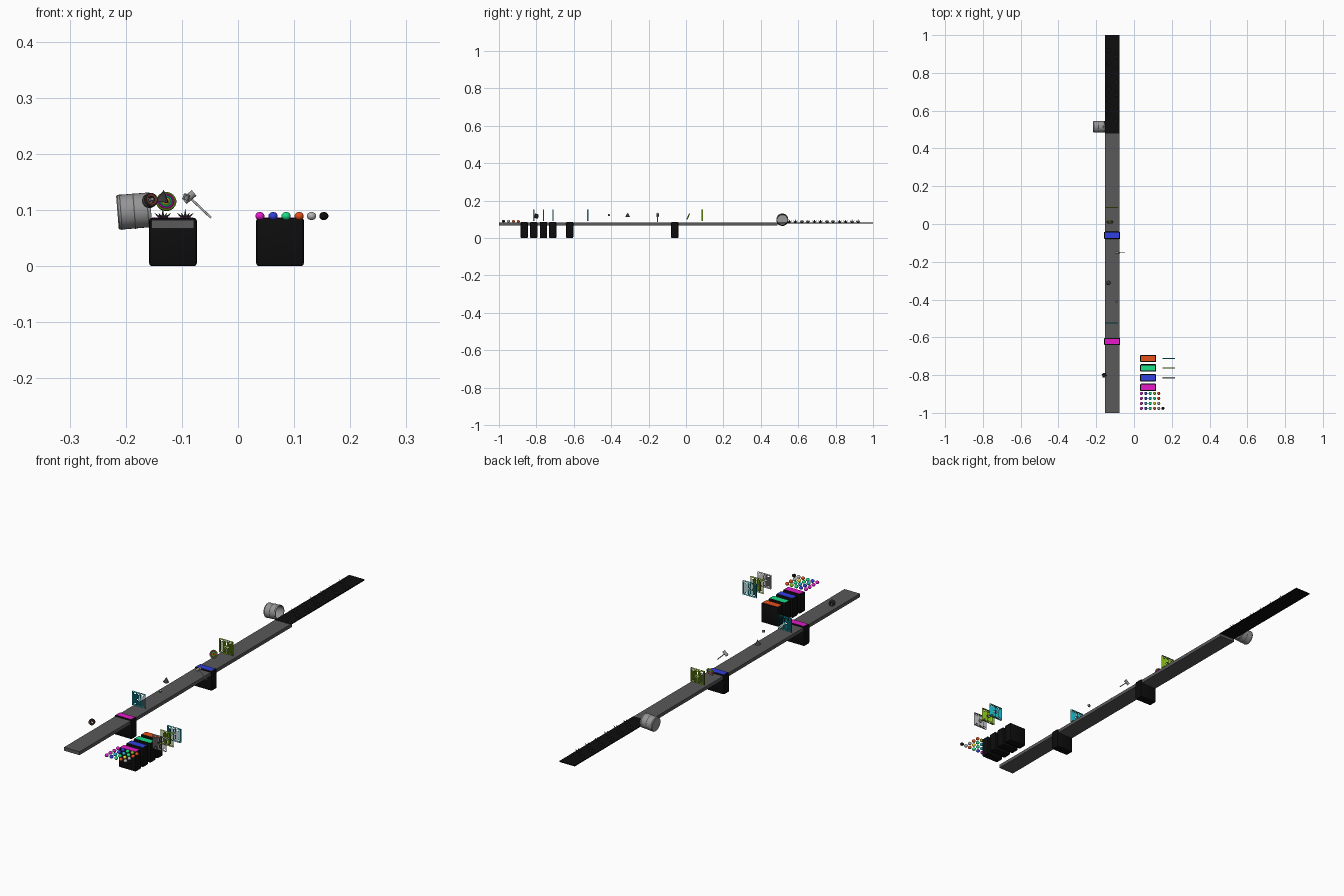
import bpy, bmesh, math
from mathutils import Vector, Matrix

if "Cube" in bpy.data.objects:
    bpy.data.objects.remove(bpy.data.objects["Cube"])

MATS = {}


def paint(ob, name, rgb):
    if name not in MATS:
        MATS[name] = bpy.data.materials.new(name)
        MATS[name].diffuse_color = (*rgb, 1)
    ob.data.materials.append(MATS[name])


COL = {"black": (.004, .004, .004), "slab": (.1, .1, .1), "steel": (.3, .3, .3),
       "dark": (.04, .04, .04), "magenta": (.8, .01, .6), "blue": (.03, .05, .75),
       "green": (.01, .75, .25), "orange": (.8, .08, .01), "silver": (.45, .45, .45),
       "teal": (.01, .45, .55), "lime": (.25, .5, .01), "red": (.7, .02, .02),
       "yellow": (.9, .7, .02), "brown": (.15, .03, .02)}


def finish(bm, name, col, smooth=False):
    me = bpy.data.meshes.new(name)
    bm.to_mesh(me)
    bm.free()
    ob = bpy.data.objects.new(name, me)
    bpy.context.collection.objects.link(ob)
    paint(ob, col, COL[col])
    if smooth:
        bpy.ops.object.select_all(action='DESELECT')
        bpy.context.view_layer.objects.active = ob
        ob.select_set(True)
        bpy.ops.object.shade_smooth_by_angle(angle=math.radians(40))
    return ob


def box(name, col, lo, hi, bevel=0):
    lo, hi = Vector(lo), Vector(hi)
    bm = bmesh.new()
    bmesh.ops.create_cube(bm, size=1, matrix=Matrix.Translation((lo + hi) / 2) @ Matrix.Diagonal((*(hi - lo), 1)))
    if bevel:
        bmesh.ops.bevel(bm, geom=bm.edges[:], offset=bevel, segments=2, profile=.5, affect='EDGES')
    return finish(bm, name, col, bevel > 0)


def along(centre, axis):
    return Matrix.Translation(centre) @ Vector((0, 0, 1)).rotation_difference(Vector(axis)).to_matrix().to_4x4()


def lathe(name, col, profile, centre, axis, n=24):
    # revolve (radius, height) points around an axis
    bm = bmesh.new()
    rings = [[bm.verts.new((r * math.cos(math.tau * i / n), r * math.sin(math.tau * i / n), h))
              for i in range(n)] for r, h in profile]
    for a, b in zip(rings, rings[1:]):
        for i in range(n):
            j = (i + 1) % n
            bm.faces.new((a[i], a[j], b[j], b[i]))
    bmesh.ops.remove_doubles(bm, verts=bm.verts[:], dist=1e-6)
    bmesh.ops.recalc_face_normals(bm, faces=bm.faces[:])
    bm.transform(along(centre, axis))
    return finish(bm, name, col, True)


def rod(name, col, r, length, centre, axis, n=16):
    h = length / 2
    return lathe(name, col, [(0, -h), (r, -h), (r, h), (0, h)], centre, axis, n)


# runway and thin spike plate
TX = -0.116
box("runway", "slab", (-.154, -1, .067), (-.078, .49, .082))
box("spike_plate", "black", (-.154, .48, .079), (-.078, 1, .083))

# clusters of spikes fanning upwards, staggered in two rows
for x, y0 in ((-.134, .585), (-.094, .553)):
    for k in range(6):
        bm = bmesh.new()
        dirs = [(0, 0, 1)] + [(math.cos(a), math.sin(a), .85) for a in (math.tau * i / 6 for i in range(6))]
        for d in dirs:
            d = Vector(d).normalized()
            start = Vector((x, y0 + k * .067, .082))
            bmesh.ops.create_cone(bm, cap_ends=True, segments=6, radius1=.0045, radius2=0, depth=.02,
                                  matrix=along(start + d * .01, d))
        finish(bm, "spike_cluster", "dark")


# dark blocks with a coloured plate on top
def block(x, y, col):
    box("block_" + col, "black", (x - .0425, y - .0195, 0), (x + .0425, y + .0195, .086), .005)
    box("block_plate_" + col, col, (x - .037, y - .014, .08), (x + .037, y + .014, .0866))


for x, y, c in ((TX, -.06, "blue"), (TX, -.622, "magenta"), (.075, -.712, "orange"),
                (.075, -.762, "green"), (.075, -.814, "blue"), (.075, -.865, "magenta")):
    block(x, y, c)

# grid of small balls
XS = (.039, .0625, .0857, .109, .131)
ROWS = (("magenta", "blue", "green", "orange", "silver"), ("magenta", "teal", "green", "yellow", "silver"),
        ("magenta", "blue", "teal", "green", "orange"), ("magenta", "blue", "green", "lime", "orange"))
balls = [(x, -.976 + r * .0265, c) for r, row in enumerate(ROWS) for x, c in zip(XS, row)]
for x, y, c in balls + [(.153, -.976, "black")]:
    bm = bmesh.new()
    bmesh.ops.create_uvsphere(bm, u_segments=16, v_segments=10, radius=.0082,
                              matrix=Matrix.Translation((x, y, .0892)) @ Matrix.Diagonal((1, 1, .88, 1)))
    finish(bm, "ball_" + c, c, True)


# open ribbon gates: extruded outlines without front or back faces
def gate(x, y, col):
    bm = bmesh.new()
    cells = [(-.033, -.03, .033, .031), (-.028, -.026, -.012, .027), (-.007, -.026, .008, -.002),
             (-.007, .003, .008, .027), (.013, -.026, .028, .027), (-.023, -.02, -.017, .02),
             (.018, -.02, .023, .02), (-.003, .007, .004, .022), (-.003, -.022, .004, -.006)]
    for x0, z0, x1, z1 in cells:
        pts = [(x0, z0), (x1, z0), (x1, z1), (x0, z1)]
        a, b = ([bm.verts.new((x + px, y + dy, .1205 + pz)) for px, pz in pts] for dy in (-.003, .003))
        for i in range(4):
            j = (i + 1) % 4
            bm.faces.new((a[i], a[j], b[j], b[i]))
    finish(bm, "ribbon_gate_" + col, col)


for x, y, c in ((.185, -.712, "teal"), (.185, -.762, "lime"), (.185, -.814, "silver"),
                (-.118, -.525, "teal"), (-.118, .087, "lime")):
    gate(x, y, c)

# open drum lying on its side
lathe("drum", "steel", [(0, -.03), (.029, -.03), (.031, -.028), (.031, .03), (.028, .03), (.028, -.024), (0, -.024)],
      (-.185, .515, .098), (1, 0, .08), 32)
for t in (-.024, 0, .024):
    lathe("drum_hoop", "steel", [(.031, t - .002), (.0318, t), (.031, t + .002)],
          (-.185, .515, .098), (1, 0, .08), 32)

# hammer
rod("hammer_handle", "silver", .002, .055, (-.068, -.152, .105), (1, 0, -.95), 10)
rod("hammer_head", "steel", .0065, .023, (-.087, -.152, .123), (.9, 0, .75), 12)

# round sweet with colour rings
for i, c in enumerate(("red", "yellow", "green", "magenta", "lime")):
    r, w = .002 + i * .0036, .0019
    lathe("sweet_ring_" + c, c, [(r + w * math.cos(a), w * 1.6 * math.sin(a))
                                 for a in (math.tau * k / 8 for k in range(9))],
          (-.128, .012, .115), (0, -.9, .4), 24)

# grooved wheel with a coloured ring, near the front
AX = (.35, -.9, .2)
lathe("wheel", "dark", [(.006, -.008), (.012, -.008), (.013, -.005), (.01, 0), (.013, .005), (.012, .008),
                        (.006, .008), (.006, -.008)], (-.157, -.8, .117), AX)
lathe("wheel_ring", "brown", [(.007, .0081), (.010, .0088), (.0105, .0081)], (-.157, -.8, .117), AX)
rod("wheel_pin", "steel", .003, .024, (-.157, -.8, .117), AX, 10)

# dark cone and small nugget
lathe("cone", "dark", [(0, -.009), (.012, -.009), (0, .013)], (-.134, -.312, .123), (.15, 0, 1), 16)
rod("small_nut", "steel", .006, .009, (-.092, -.412, .123), (.3, -.3, 1), 6)

for m in bpy.data.materials:
    if m.users and not m.is_grease_pencil:
        m.use_nodes = True
        m.node_tree.nodes["Principled BSDF"].inputs["Base Color"].default_value = m.diffuse_color
